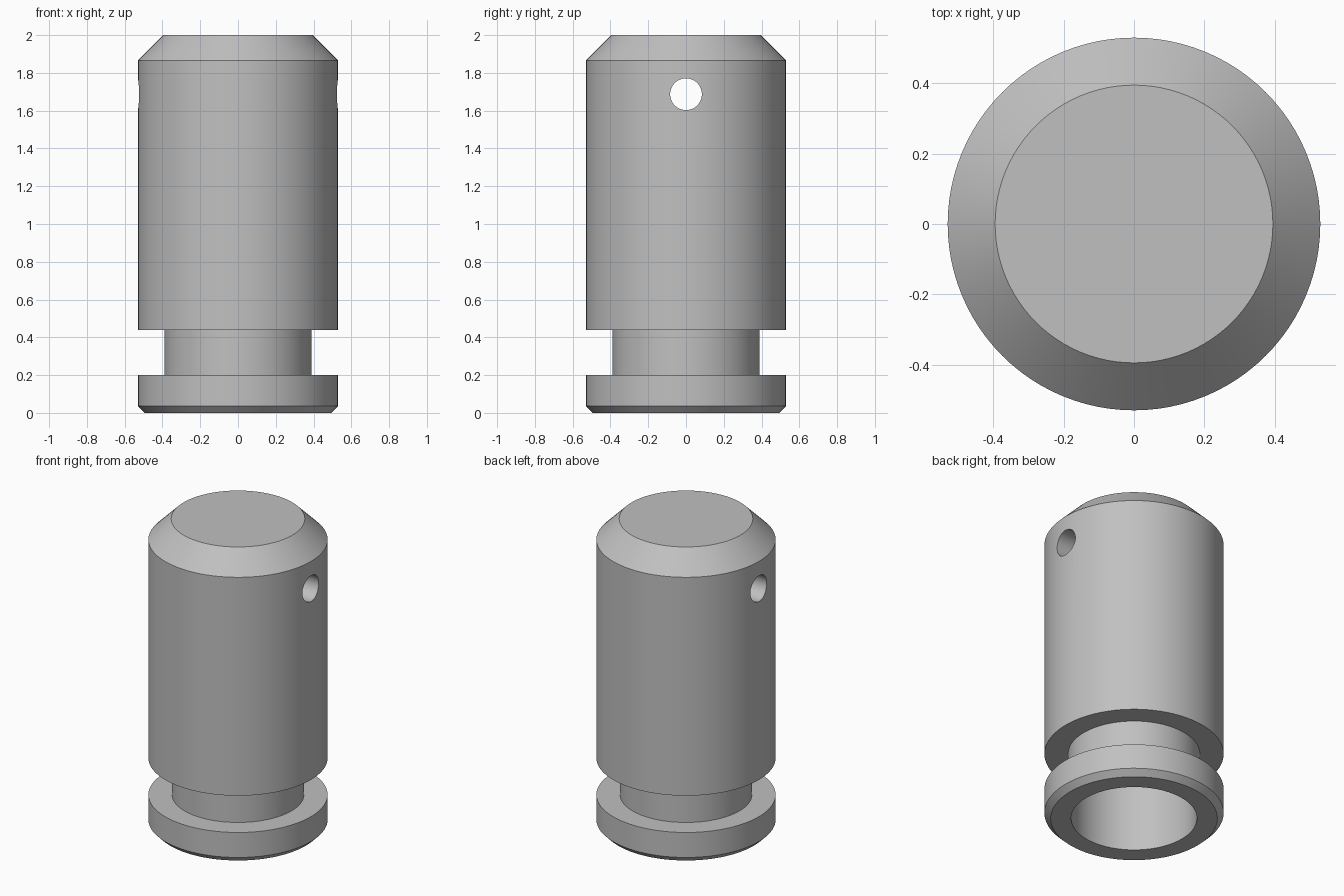
import bpy, bmesh, math

cube = bpy.data.objects.get("Cube")
if cube:
    bpy.data.objects.remove(cube, do_unlink=True)

SEGMENTS = 96

# Plain grey metal
grey = bpy.data.materials.new("grey metal")
grey.use_nodes = True
colour = (0.53, 0.53, 0.53, 1)
grey.diffuse_color = colour
grey.node_tree.nodes["Principled BSDF"].inputs["Base Color"].default_value = colour


def lathe(name, profile):
    """Spin a closed (radius, height) profile around the z axis."""
    bm = bmesh.new()
    verts = [bm.verts.new((r, 0, z)) for r, z in profile]
    edges = [bm.edges.new(pair) for pair in zip(verts, verts[1:])]
    bmesh.ops.spin(bm, geom=verts + edges, axis=(0, 0, 1), cent=(0, 0, 0),
                   angle=math.tau, steps=SEGMENTS, use_duplicate=False)
    bmesh.ops.remove_doubles(bm, verts=bm.verts, dist=1e-4)
    bmesh.ops.recalc_face_normals(bm, faces=bm.faces)
    mesh = bpy.data.meshes.new(name)
    bm.to_mesh(mesh)
    bm.free()
    obj = bpy.data.objects.new(name, mesh)
    bpy.context.collection.objects.link(obj)
    mesh.materials.append(grey)
    return obj


# Pin body: top, chamfer, barrel, groove, foot flange, then blind bore
body = lathe("pin_body", [
    (0, 2), (0.395, 2), (0.53, 1.865), (0.53, 0.44),
    (0.39, 0.44), (0.39, 0.2), (0.53, 0.2), (0.53, 0.037),
    (0.493, 0), (0.372, 0), (0.372, 1.3), (0, 1.3)])

# Cross hole through the top of the barrel, along x
bpy.ops.mesh.primitive_cylinder_add(vertices=48, radius=0.084, depth=1.4,
                                    location=(0, 0, 1.687),
                                    rotation=(0, math.pi / 2, 0))
cutter = bpy.context.object
cutter.name = "cross_hole_cutter"
cutter.data.materials.append(grey)

bpy.context.view_layer.objects.active = body
cut = body.modifiers.new("cross hole", 'BOOLEAN')
cut.operation = 'DIFFERENCE'
cut.solver = 'EXACT'
cut.object = cutter
bpy.ops.object.modifier_apply(modifier=cut.name)
bpy.data.objects.remove(cutter, do_unlink=True)

# Smooth round walls with crisp edges
bpy.ops.object.select_all(action='DESELECT')
body.select_set(True)
bpy.ops.object.shade_smooth_by_angle(angle=math.radians(30))
